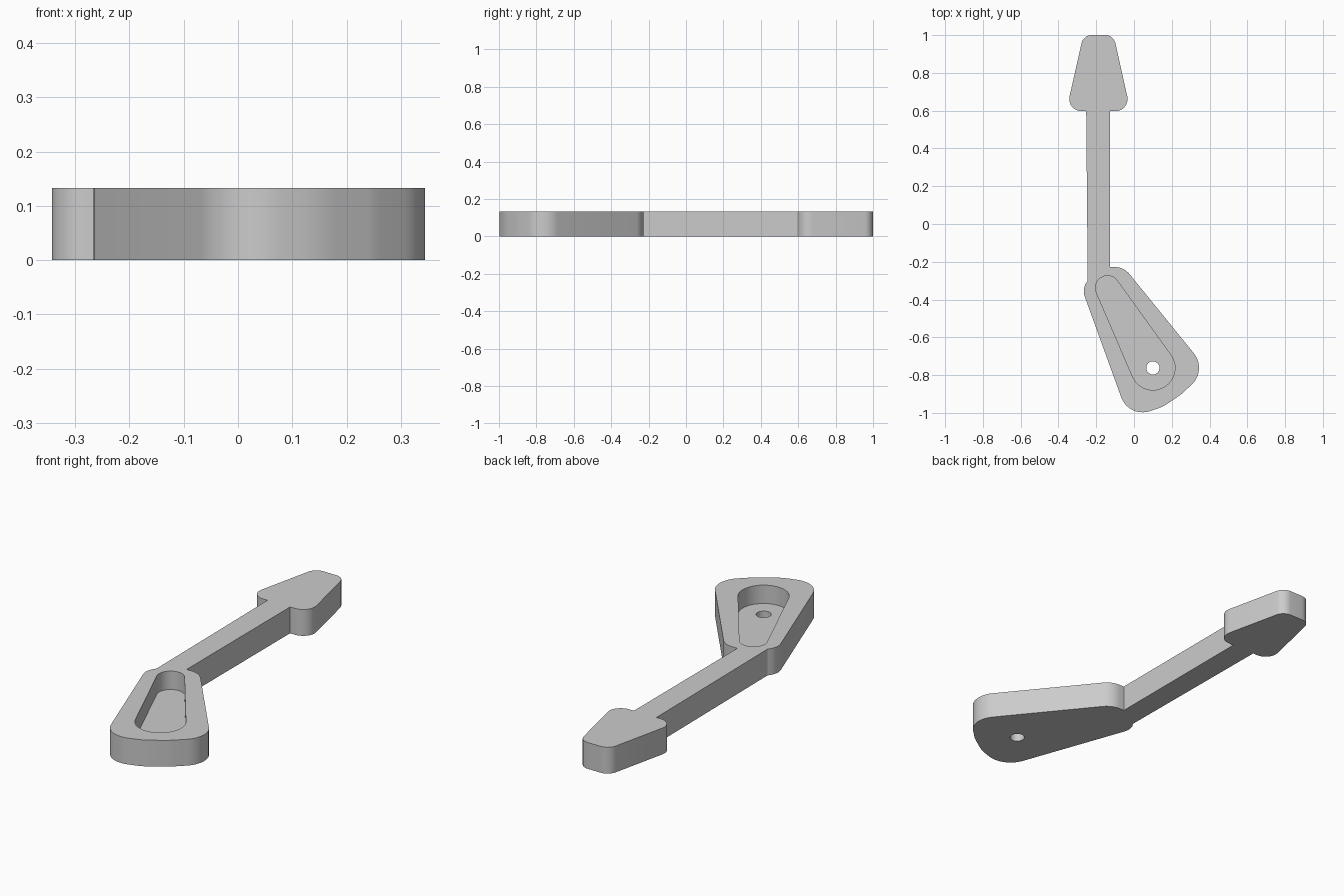
import bpy
import bmesh
from math import radians, tan, cos, sin, acos, atan2, pi
from mathutils import Vector

if "Cube" in bpy.data.objects:
    bpy.data.objects.remove(bpy.data.objects["Cube"])

HEIGHT = 0.133
FLOOR = 0.04

grey = bpy.data.materials.new("plain_grey")
grey.use_nodes = True
colour = (0.6, 0.6, 0.6, 1)
grey.diffuse_color = colour
grey.node_tree.nodes["Principled BSDF"].inputs["Base Color"].default_value = colour


def arc(centre, r, start, end, steps):
    return [centre + r * Vector((cos(t), sin(t)))
            for t in (start + (end - start) * k / steps for k in range(steps + 1))]


def fillet(corners):
    """Round each (x, y, radius) corner of a closed outline."""
    out = []
    for i, (x, y, r) in enumerate(corners):
        p = Vector((x, y))
        if r == 0:
            out.append(p)
            continue
        a = (Vector(corners[i - 1][:2]) - p).normalized()
        b = (Vector(corners[(i + 1) % len(corners)][:2]) - p).normalized()
        half = a.angle(b) / 2
        centre = p + (a + b).normalized() * (r / sin(half))
        start = p + a * (r / tan(half)) - centre
        turn = pi - 2 * half
        first = atan2(start.y, start.x)
        out += arc(centre, r, first, first + turn, 10)
    return out


def prism(name, outline, z0, z1):
    bm = bmesh.new()
    face = bm.faces.new([bm.verts.new((p.x, p.y, z0)) for p in outline])
    top = bmesh.ops.extrude_face_region(bm, geom=[face])
    verts = [g for g in top["geom"] if isinstance(g, bmesh.types.BMVert)]
    bmesh.ops.translate(bm, verts=verts, vec=(0, 0, z1 - z0))
    bmesh.ops.recalc_face_normals(bm, faces=bm.faces)
    mesh = bpy.data.meshes.new(name)
    bm.to_mesh(mesh)
    bm.free()
    obj = bpy.data.objects.new(name, mesh)
    mesh.materials.append(grey)
    bpy.context.collection.objects.link(obj)
    return obj


def cut(body, cutter):
    cutter.hide_render = True
    mod = body.modifiers.new("cut", "BOOLEAN")
    mod.operation = "DIFFERENCE"
    mod.solver = "EXACT"
    mod.object = cutter
    bpy.context.view_layer.objects.active = body
    bpy.ops.object.modifier_apply(modifier=mod.name)
    bpy.data.objects.remove(cutter)


# One counter-clockwise outline: arrow head, straight shaft, angled pivot base
outline = fillet([
    (-0.268, 1.0, 0.055), (-0.359, 0.597, 0.065),
    (-0.253, 0.597, 0), (-0.245, -0.30, 0),
    (-0.275, -0.345, 0.08), (-0.028, -1.027, 0.12),
    (0.153, -0.968, 0.25), (0.25, -0.902, 0.2),
    (0.388, -0.772, 0.12), (-0.054, -0.228, 0.1),
    (-0.127, -0.228, 0), (-0.127, 0.597, 0),
    (-0.018, 0.597, 0.065), (-0.108, 1.0, 0.055),
])
arm = prism("pointer_arm", outline, 0, HEIGHT)

# Tapered slot: two circles joined by their tangents
small, large = Vector((-0.14, -0.338)), Vector((0.10, -0.762))
r_small, r_large = 0.064, 0.117
axis = large - small
heading = atan2(axis.y, axis.x)
spread = acos((r_large - r_small) / axis.length)
slot = arc(large, r_large, heading - pi + spread, heading + pi - spread, 28)
slot += arc(small, r_small, heading + pi - spread, heading + pi + spread, 20)
cut(arm, prism("slot_cutter", slot, FLOOR, HEIGHT + 0.1))

# Pivot hole through the slot floor
hole = arc(large, 0.035, 0, 2 * pi, 24)[:-1]
cut(arm, prism("hole_cutter", hole, -0.1, HEIGHT + 0.1))

# Smooth rounded walls with crisp rims
bpy.ops.object.select_all(action="DESELECT")
arm.select_set(True)
bpy.context.view_layer.objects.active = arm
bpy.ops.object.shade_smooth_by_angle(angle=radians(30))
